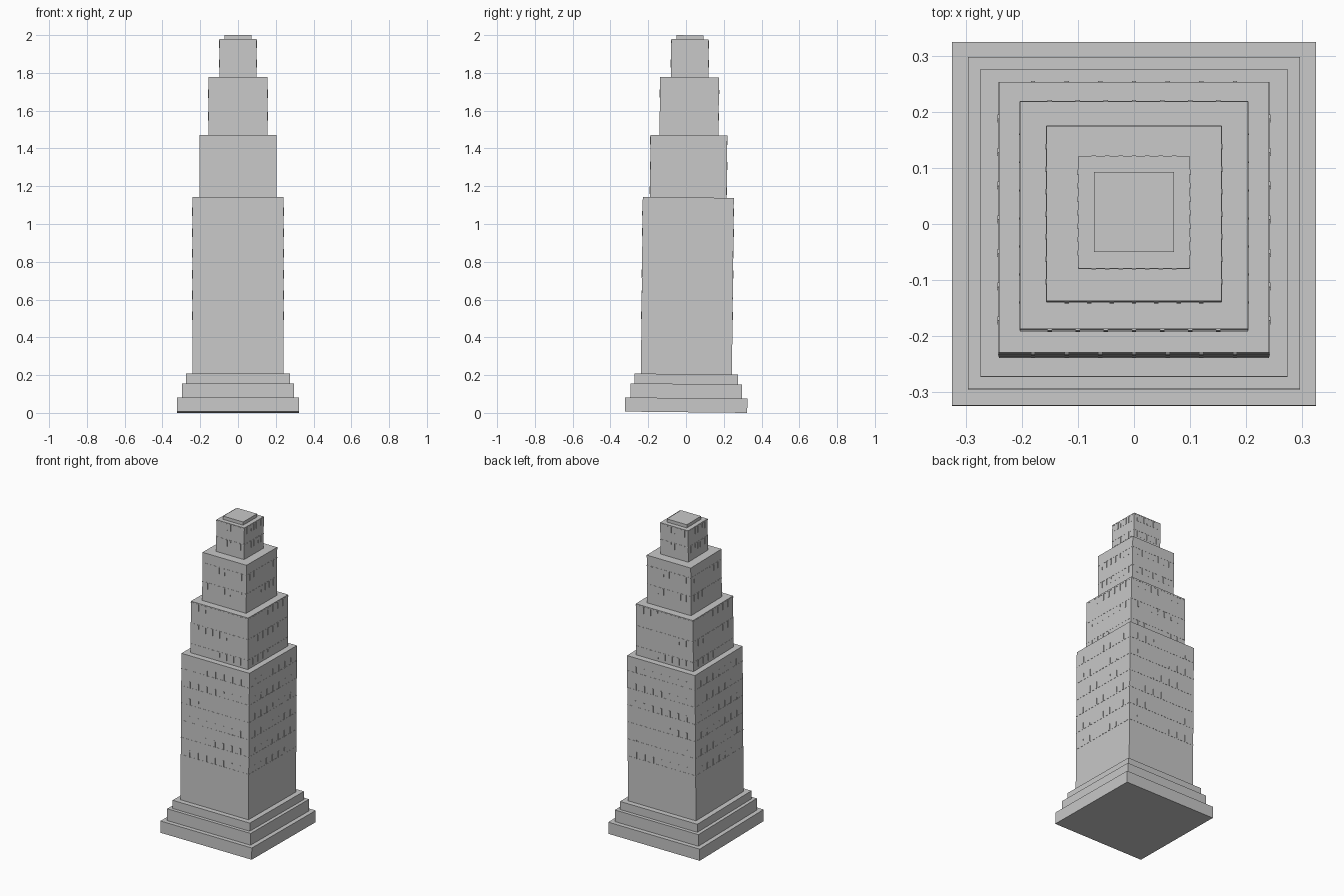
import bpy, bmesh
from math import pi
from mathutils import Matrix, Vector

cube = bpy.data.objects.get("Cube")
if cube:
    bpy.data.objects.remove(cube, do_unlink=True)

stone = bpy.data.materials.new("grey stone")
stone.use_nodes = True
stone.diffuse_color = (0.58, 0.58, 0.58, 1)
stone.node_tree.nodes["Principled BSDF"].inputs["Base Color"].default_value = (0.58, 0.58, 0.58, 1)

# The whole tower leans slightly towards the back
LEAN = Matrix.Translation((0, 0, 0.0035)) @ Matrix.Rotation(-0.0107, 4, "X")


def add_box(bm, center, size, turn=0.0):
    mat = Matrix.Rotation(turn, 4, "Z") @ Matrix.Translation(center) @ Matrix.Diagonal(Vector(size).to_4d())
    bmesh.ops.create_cube(bm, size=1, matrix=mat)


def finish(bm, name):
    bm.transform(LEAN)
    mesh = bpy.data.meshes.new(name)
    bm.to_mesh(mesh)
    bm.free()
    mesh.materials.append(stone)
    bpy.context.collection.objects.link(bpy.data.objects.new(name, mesh))


# Stacked square blocks: name, half width, bottom, top
TIERS = [
    ("base_step_lower", 0.324, 0.0, 0.075),
    ("base_step_middle", 0.296, 0.075, 0.15),
    ("base_step_upper", 0.274, 0.15, 0.202),
    ("main_shaft", 0.241, 0.202, 1.137),
    ("second_tier", 0.203, 1.137, 1.466),
    ("third_tier", 0.156, 1.466, 1.773),
    ("crown_tier", 0.099, 1.773, 1.975),
    ("roof_cap", 0.071, 1.975, 1.9955),
]
half_width = {}
for name, half, low, high in TIERS:
    bm = bmesh.new()
    add_box(bm, (0, 0, (low + high) / 2), (2 * half, 2 * half, high - low))
    finish(bm, name)
    half_width[name] = half

# Window rows: tier, row bottoms, windows each side of the middle, spacing, ledge above the row
SLIT_W, SLIT_H, PROUD, LEDGE = 0.008, 0.042, 0.002, 0.005
ROWS = [
    ("main_shaft", [0.49 + 0.11 * i for i in range(6)], 3, 0.06, False),
    ("second_tier", [1.152, 1.284, 1.416], 3, 0.05, True),
    ("third_tier", [1.545, 1.665], 3, 0.04, True),
    ("crown_tier", [1.825, 1.928], 3, 0.024, True),
]
for name, bottoms, count, step, above in ROWS:
    half = half_width[name]
    slits, ledges = bmesh.new(), bmesh.new()
    for z in bottoms:
        ledge_z = z + SLIT_H if above else z
        for side in range(4):
            turn = side * pi / 2
            for i in range(-count, count + 1):
                add_box(slits, (i * step, -half, z + SLIT_H / 2), (SLIT_W, 2 * PROUD, SLIT_H), turn)
            add_box(ledges, (0, -half, ledge_z), (2 * half, PROUD, LEDGE), turn)
    finish(slits, name + "_windows")
    finish(ledges, name + "_ledges")
